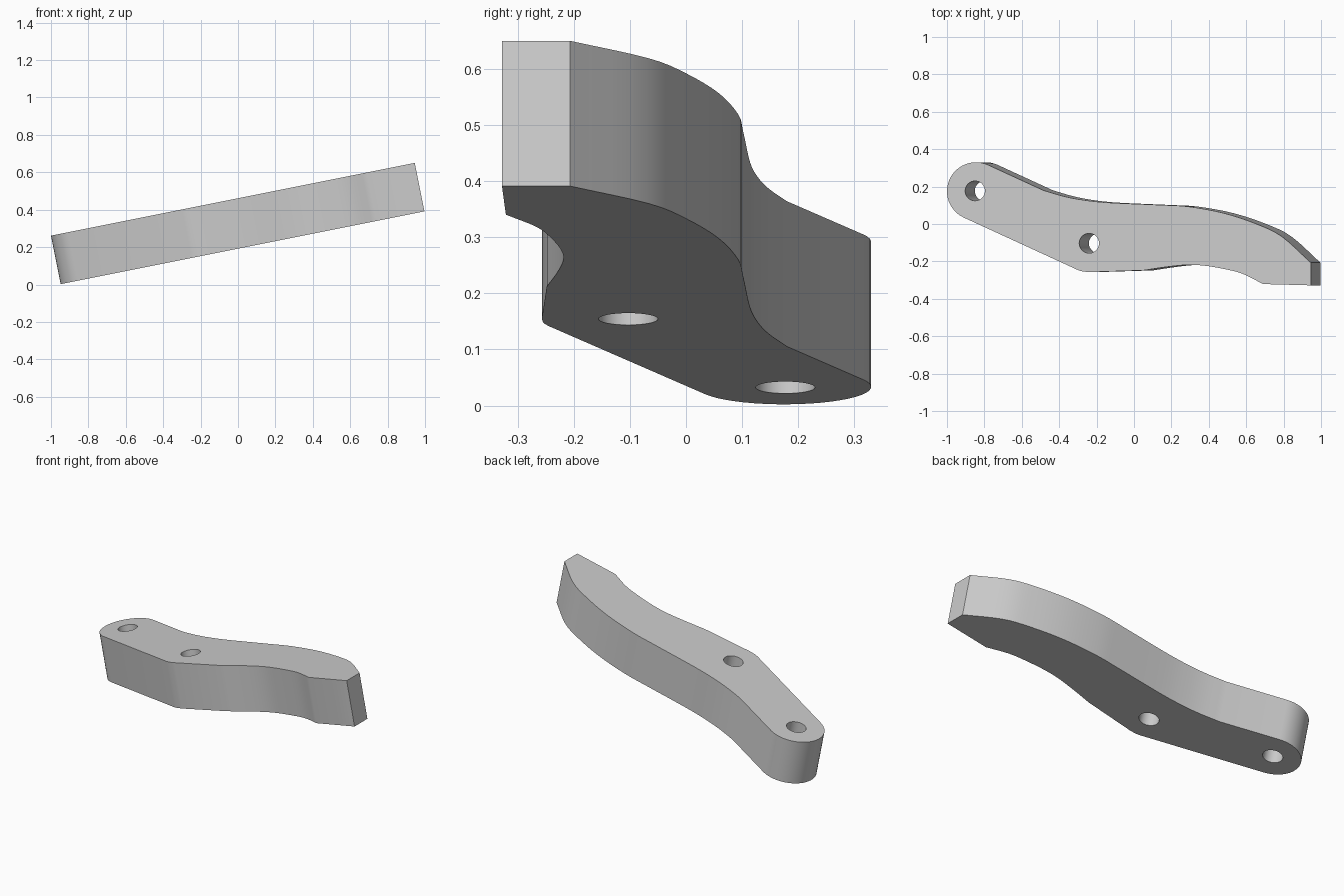
import bpy, bmesh, math
from mathutils import Matrix, Vector

cube = bpy.data.objects.get("Cube")
if cube:
    bpy.data.objects.remove(cube, do_unlink=True)

TILT = math.atan(0.2)
THICK = 0.264
PLACE = Matrix.Translation((0, 0, 0.461)) @ Matrix.Rotation(-TILT, 4, 'Y')

grey = bpy.data.materials.new("plain_grey")
grey.use_nodes = True
grey.diffuse_color = (0.6, 0.6, 0.6, 1)
grey.node_tree.nodes["Principled BSDF"].inputs["Base Color"].default_value = (0.6, 0.6, 0.6, 1)


def arc(cx, cy, r, start, end, n):
    angles = [math.radians(start + (end - start) * i / n) for i in range(n + 1)]
    return [(cx + r * math.cos(a), cy + r * math.sin(a)) for a in angles]


def smooth_path(points, steps=4):
    """Catmull-Rom curve through the points, ends included."""
    p = [Vector(q) for q in points]
    p = [2 * p[0] - p[1]] + p + [2 * p[-1] - p[-2]]
    out = []
    for a, b, c, d in zip(p, p[1:], p[2:], p[3:]):
        for i in range(steps):
            t = i / steps
            out.append(tuple(0.5 * (2 * b + (c - a) * t + (2 * a - 5 * b + 4 * c - d) * t ** 2
                                    + (3 * b - a - 3 * c + d) * t ** 3)))
    return out + [tuple(p[-2])]


def prism(name, outline, low, high):
    """Extrude a plan outline along the tilted plate's normal."""
    bm = bmesh.new()
    face = bm.faces.new([bm.verts.new((x / math.cos(TILT), y, low)) for x, y in outline])
    top = bmesh.ops.extrude_face_region(bm, geom=[face])["geom"]
    bmesh.ops.translate(bm, vec=(0, 0, high - low),
                        verts=[v for v in top if isinstance(v, bmesh.types.BMVert)])
    bmesh.ops.recalc_face_normals(bm, faces=bm.faces)
    bm.transform(PLACE)
    mesh = bpy.data.meshes.new(name)
    bm.to_mesh(mesh)
    bm.free()
    mesh.materials.append(grey)
    obj = bpy.data.objects.new(name, mesh)
    bpy.context.collection.objects.link(obj)
    return obj


# Outline: rounded end, lower edge, blunt tip, then the long upper curve
round_end = arc(-0.845, 0.175, 0.155, 65, 245, 24)
heel = [(-0.30, -0.246), (-0.275, -0.254), (-0.24, -0.257)]
hollow = smooth_path([(0.05, -0.248), (0.17, -0.23), (0.28, -0.219), (0.37, -0.222),
                      (0.48, -0.24), (0.58, -0.266), (0.69, -0.321)])
tip = [(0.945, -0.328), (0.945, -0.207)]
back = smooth_path([(0.945, -0.207), (0.79, -0.067), (0.655, 0.0), (0.48, 0.058),
                    (0.29, 0.093), (0.135, 0.102), (-0.135, 0.114), (-0.27, 0.128),
                    (-0.375, 0.148), (-0.485, 0.18)])
arm = prism("lever_arm", round_end + heel + hollow + tip + back[1:], -THICK, 0)

# Two pivot holes bored through the plate
bpy.context.view_layer.objects.active = arm
arm.select_set(True)
for cx, cy in ((-0.85, 0.177), (-0.24, -0.103)):
    cutter = prism("hole_cutter", arc(cx, cy, 0.053, 0, 348.75, 31), -THICK - 0.1, 0.1)
    cutter.hide_render = True
    mod = arm.modifiers.new("bore", 'BOOLEAN')
    mod.operation, mod.solver, mod.object = 'DIFFERENCE', 'EXACT', cutter
    bpy.ops.object.modifier_apply(modifier=mod.name)
    bpy.data.objects.remove(cutter, do_unlink=True)

bpy.ops.object.shade_smooth_by_angle(angle=math.radians(30))
